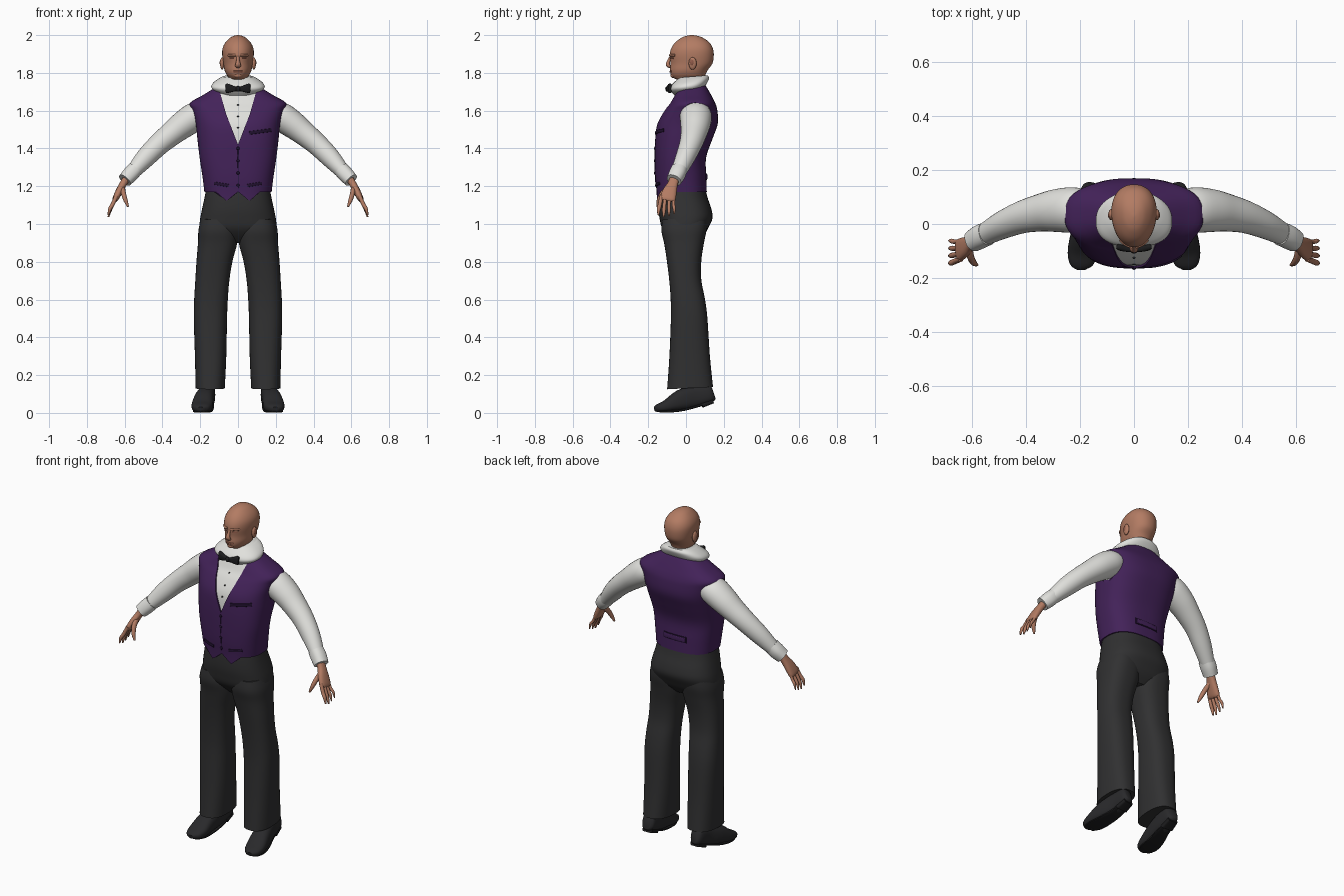
import bpy, bmesh, math
from mathutils import Vector, Matrix

cube = bpy.data.objects.get("Cube")
if cube:
    bpy.data.objects.remove(cube, do_unlink=True)


def material(name, r, g, b):
    m = bpy.data.materials.new(name)
    m.use_nodes = True
    m.diffuse_color = (r, g, b, 1)
    m.node_tree.nodes["Principled BSDF"].inputs["Base Color"].default_value = (r, g, b, 1)
    return m


skin = material("skin", 0.45, 0.2, 0.125)
lip = material("lip skin", 0.27, 0.1, 0.065)
white = material("shirt white", 0.75, 0.75, 0.72)
purple = material("vest purple", 0.056, 0.016, 0.1)
trim = material("dark purple trim", 0.016, 0.006, 0.03)
charcoal = material("trouser charcoal", 0.03, 0.03, 0.031)
leather = material("shoe leather", 0.022, 0.022, 0.024)
black = material("bow tie black", 0.012, 0.012, 0.013)


def select(ob):
    bpy.ops.object.select_all(action='DESELECT')
    ob.select_set(True)
    bpy.context.view_layer.objects.active = ob


def finish(name, bm, mat, mirror=False, angle=45):
    bmesh.ops.recalc_face_normals(bm, faces=bm.faces[:])
    me = bpy.data.meshes.new(name)
    bm.to_mesh(me)
    bm.free()
    ob = bpy.data.objects.new(name, me)
    bpy.context.collection.objects.link(ob)
    me.materials.append(mat)
    select(ob)
    bpy.ops.object.shade_smooth_by_angle(angle=math.radians(angle))
    if mirror:
        ob.modifiers.new("mirror", 'MIRROR').use_clip = False
    bpy.context.view_layer.update()
    return ob


def smooth_rows(rows, steps=4):
    """Catmull-Rom interpolation between the given rows of numbers."""
    out = []
    for i in range(len(rows) - 1):
        a, b, c, d = (rows[max(0, min(len(rows) - 1, i + k))] for k in (-1, 0, 1, 2))
        for s in range(steps):
            t = s / steps
            out.append([q + t / 2 * (r - p + t * (2 * p - 5 * q + 4 * r - e + t * (3 * (q - r) + e - p)))
                        for p, q, r, e in zip(a, b, c, d)])
    return out + [list(rows[-1])]


def corner(a, n):
    """Point on a unit superellipse."""
    c, s = math.cos(a), math.sin(a)
    return math.copysign(abs(c) ** (2 / n), c), math.copysign(abs(s) ** (2 / n), s)


def skin_rings(rings):
    bm = bmesh.new()
    loops = [[bm.verts.new(p) for p in ring] for ring in rings]
    n = len(loops[0])
    for lo, hi in zip(loops, loops[1:]):
        for i in range(n):
            bm.faces.new((lo[i], lo[(i + 1) % n], hi[(i + 1) % n], hi[i]))
    bm.faces.new(loops[0][::-1])
    bm.faces.new(loops[-1])
    return bm


def loft(name, rows, mat, n=2.4, egg=0, tilt=0, mirror=False, shape=None, sides=48):
    """Upright body; each row is height, centre x, half width, front y, back y."""
    rings = []
    for z, cx, rx, y0, y1 in smooth_rows(rows):
        ring = []
        for i in range(sides):
            c, s = corner(math.tau * i / sides, n)
            y = (y0 + y1) / 2 + s * (y1 - y0) / 2
            ring.append(Vector((cx + rx * c * (1 + egg * s), y, z + tilt * y)))
        rings.append(ring)
    if shape:
        shape(rings)
    return finish(name, skin_rings(rings), mat, mirror)


def tube(name, rows, mat, hint, n=2, mirror=False, sides=20):
    """Limb along a path; each row is x, y, z, radius along hint, radius across."""
    rows = smooth_rows(rows)
    pts = [Vector(r[:3]) for r in rows]
    rings = []
    for i, p in enumerate(pts):
        t = (pts[min(i + 1, len(pts) - 1)] - pts[max(i - 1, 0)]).normalized()
        u = Vector(hint)
        u = (u - t * u.dot(t)).normalized()
        v = t.cross(u)
        ring = []
        for k in range(sides):
            c, s = corner(math.tau * k / sides, n)
            ring.append(p + u * c * rows[i][3] + v * s * rows[i][4])
        rings.append(ring)
    return finish(name, skin_rings(rings), mat, mirror)


def ball(name, centre, radii, mat, mirror=False, seg=20):
    bm = bmesh.new()
    m = Matrix.Translation(centre) @ Matrix.Diagonal((*radii, 1))
    bmesh.ops.create_uvsphere(bm, u_segments=seg, v_segments=seg // 2, radius=1, matrix=m)
    return finish(name, bm, mat, mirror)


def on_surface(ob, x, z, side=-1):
    hit = ob.ray_cast((x, side, z), (0, -side, 0))
    return hit[1]


def strip(name, ob, x0, x1, z0, z1, half, mat, side=-1, mirror=False, depth=0.005, n=5):
    """Thin raised band that follows a surface."""
    rows = []
    for k in range(6):
        t = k / 5
        p = on_surface(ob, x0 + (x1 - x0) * t, z0 + (z1 - z0) * t, side)
        rows.append((*p, half, depth))
    return tube(name, rows, mat, (0, 0, 1), n, mirror, 16)


def cut(ob, cutter):
    m = ob.modifiers.new("cut", 'BOOLEAN')
    m.object, m.operation, m.solver = cutter, 'DIFFERENCE', 'EXACT'
    select(ob)
    bpy.ops.object.modifier_apply(modifier=m.name)
    bpy.data.objects.remove(cutter, do_unlink=True)


# Torso: shirt inside, vest outside with neck and arm openings
torso = [(1.17, 0, .178, -.155, .11), (1.25, 0, .188, -.163, .108), (1.35, 0, .203, -.165, .106),
         (1.45, 0, .215, -.163, .14), (1.53, 0, .224, -.152, .168), (1.6, 0, .243, -.115, .166),
         (1.64, 0, .255, -.085, .155), (1.68, 0, .19, -.065, .135), (1.72, 0, .125, -.045, .112),
         (1.745, 0, .095, -.035, .095)]
gap = .008
loft("shirt", [(z, 0, rx - gap, a + gap, b - gap) for z, _, rx, a, b in torso], white, 2.6)


def pointed_hem(rings):
    for p in rings[0]:
        if p.y < 0:
            p.z -= .05 * max(0, 1 - abs(abs(p.x) - .06) / .055)


vest = loft("vest", torso, purple, 2.6, shape=pointed_hem, sides=72)
bm = bmesh.new()
face = bm.faces.new([bm.verts.new(p) for p in ((0, -.5, 1.42), (.062, -.5, 1.58), (.125, -.5, 1.8),
                                               (-.125, -.5, 1.8), (-.062, -.5, 1.58))])
ext = bmesh.ops.extrude_face_region(bm, geom=[face])
bmesh.ops.translate(bm, vec=(0, .52, 0), verts=[v for v in ext["geom"] if isinstance(v, bmesh.types.BMVert)])
cut(vest, finish("neck_cutter", bm, purple))
for s in (1, -1):
    cut(vest, ball("arm_cutter", (s * .268, .05, 1.54), (.07, .092, .105), purple, seg=32))
select(vest)
bpy.ops.object.shade_smooth_by_angle(angle=math.radians(40))
bpy.context.view_layer.update()

# Vest and shirt details
strip("chest_pocket", vest, .06, .175, 1.482, 1.497, .009, trim)
strip("hip_pocket", vest, .05, .125, 1.203, 1.216, .008, trim, mirror=True)
strip("back_strap", vest, -.075, .075, 1.25, 1.25, .018, trim, 1, depth=.003)
strip("back_strap_face", vest, -.07, .07, 1.25, 1.25, .014, purple, 1, depth=.006)
strip("vest_placket", vest, 0, .002, 1.41, 1.19, .002, trim, depth=.002)
for k in range(4):
    p = on_surface(vest, 0, 1.4 - k * .065)
    ball("vest_button", p, (.008, .005, .008), trim, seg=12)
shirt = bpy.data.objects["shirt"]
for k in range(3):
    p = on_surface(shirt, 0, 1.51 + k * .06)
    ball("shirt_button", p, (.005, .004, .005), charcoal, seg=12)

# Collar and bow tie
loft("collar", [(1.685, 0, .095, -.06, .085), (1.715, 0, .137, -.084, .098), (1.738, 0, .138, -.08, .112),
                (1.762, 0, .11, -.055, .122), (1.778, 0, .08, -.035, .115)], white, tilt=.08)
tube("bow_tie_wing", [(.004, -.094, 1.715, .01, .009), (.03, -.092, 1.716, .017, .011),
                      (.055, -.086, 1.718, .025, .012), (.064, -.084, 1.718, .023, .008)],
     black, (0, 0, 1), 3, True)
ball("bow_tie_knot", (0, -.098, 1.715), (.013, .012, .015), black)

# Head
head = loft("head", [(1.7, 0, .06, -.02, .098), (1.75, 0, .06, -.025, .1), (1.773, 0, .05, -.066, .1),
                     (1.79, 0, .06, -.08, .103), (1.815, 0, .071, -.084, .115), (1.85, 0, .077, -.082, .14),
                     (1.895, 0, .083, -.086, .147), (1.93, 0, .081, -.078, .142), (1.96, 0, .067, -.058, .125),
                     (1.985, 0, .043, -.026, .091), (1.996, 0, .022, .002, .062), (2, 0, .004, .025, .035)],
            skin, 2.15, egg=.1)
tube("nose", [(0, -.08, 1.888, .007, .006), (0, -.09, 1.866, .009, .008), (0, -.096, 1.846, .014, .011),
              (0, -.089, 1.835, .015, .009), (0, -.08, 1.83, .008, .004)], skin, (1, 0, 0))
strip("brow", head, .012, .052, 1.894, 1.893, .006, skin, mirror=True, n=2)
strip("eye", head, .02, .043, 1.877, 1.877, .004, lip, mirror=True, depth=.003, n=2)
strip("mouth", head, -.024, .024, 1.807, 1.807, .005, lip, depth=.004, n=2)
ball("chin", (0, -.067, 1.787), (.022, .016, .014), skin)
ball("ear", (.084, .035, 1.85), (.011, .021, .033), skin, True)
ball("ear_hollow", (.09, .032, 1.854), (.007, .011, .018), lip, True)

# Arms
tube("sleeve", [(.16, .05, 1.59, .07, .06), (.22, .052, 1.572, .084, .076), (.285, .05, 1.53, .08, .073),
                (.345, .042, 1.483, .07, .065), (.417, .025, 1.423, .06, .058), (.49, -.005, 1.35, .051, .052),
                (.56, -.042, 1.27, .04, .037)], white, (0, 1, 0), 2, True, 32)
tube("cuff", [(.545, -.036, 1.29, .043, .041), (.57, -.047, 1.263, .044, .042),
              (.599, -.064, 1.232, .04, .038)], white, (0, 1, 0), 2.3, True, 28)

# Hands
tube("palm", [(.585, -.058, 1.25, .026, .02), (.608, -.07, 1.212, .027, .019), (.628, -.085, 1.175, .037, .019),
              (.648, -.097, 1.135, .042, .016), (.654, -.1, 1.122, .034, .009)], skin, (0, 1, 0), 2.5, True)
for k, name in enumerate(("index", "middle", "ring", "little")):
    y, drop, r = -.13 + k * .022, .01 * abs(k - 1.2), .0105 - k * .0007
    tube(name + "_finger", [(.643, y, 1.15, r, r), (.663, y - .008 + k * .002, 1.105, r, r),
                            (.678, y - .014 + k * .005, 1.068 + drop, r, r * .9),
                            (.686, y - .016 + k * .006, 1.035 + drop, r * .4, r * .4)],
         skin, (0, 1, 0), 2, True, 12)
tube("thumb", [(.613, -.083, 1.195, .016, .014), (.606, -.122, 1.162, .015, .013),
               (.595, -.143, 1.125, .012, .011), (.582, -.152, 1.092, .005, .005)],
     skin, (0, 1, 0), 2, True, 12)

# Trousers
loft("trouser_seat", [(1.2, 0, .166, -.142, .1), (1.14, 0, .177, -.147, .114), (1.08, 0, .19, -.147, .134),
                      (1.03, 0, .2, -.14, .14), (.98, 0, .204, -.128, .118), (.94, 0, .195, -.1, .095),
                      (.9, 0, .1, -.06, .06)], charcoal, 2.5)
loft("trouser_leg", [(1.03, .105, .09, -.125, .11), (.97, .105, .104, -.13, .11), (.9, .108, .104, -.115, .096),
                     (.8, .125, .095, -.1, .081), (.7, .136, .09, -.088, .081), (.6, .143, .089, -.081, .1),
                     (.5, .146, .088, -.08, .113), (.3, .145, .083, -.088, .126), (.13, .147, .077, -.1, .143)],
     charcoal, 2.5, tilt=.05, mirror=True)

# Shoes, toes turned slightly out
tube("shoe", [(.158, .143, .108, .022, .036), (.16, .125, .103, .038, .05), (.165, .05, .088, .044, .06),
              (.18, -.03, .066, .052, .055), (.19, -.1, .037, .056, .034), (.196, -.148, .025, .044, .022),
              (.197, -.168, .02, .018, .011)], leather, (1, 0, 0), 2.6, True, 28)
tube("shoe_sole", [(.159, .14, .066, .03, .006), (.164, .05, .033, .038, .007), (.18, -.03, .013, .047, .006),
                   (.19, -.1, .008, .05, .006), (.196, -.15, .009, .034, .005)], black, (1, 0, 0), 4, True)
tube("shoe_heel", [(.158, .142, .063, .03, .013), (.162, .085, .04, .036, .013)], black, (1, 0, 0), 5, True)
